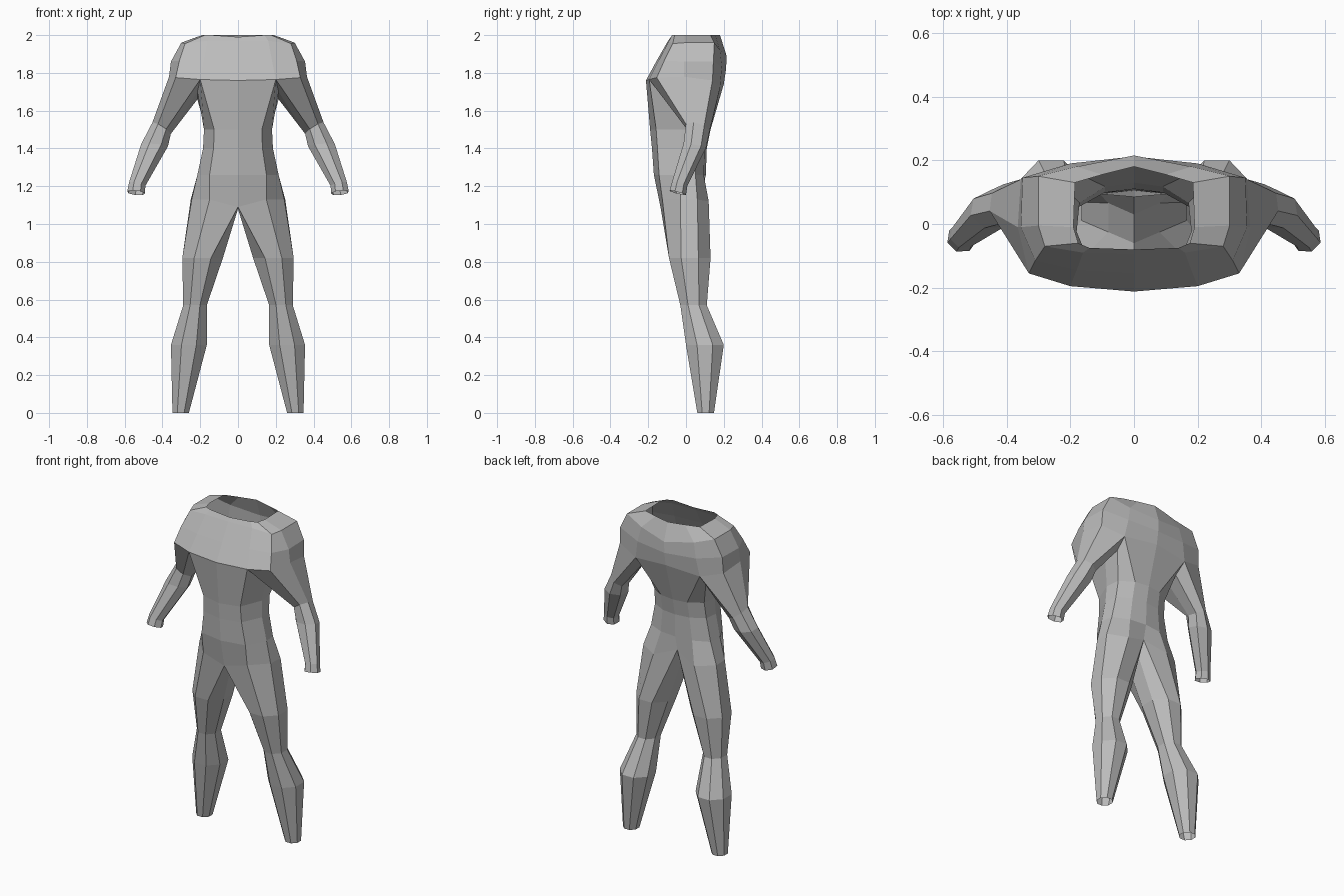
import bpy, bmesh, math

if "Cube" in bpy.data.objects:
    bpy.data.objects.remove(bpy.data.objects["Cube"])

bm = bmesh.new()


def ring(points):
    return [bm.verts.new(p) for p in points]


def bridge(a, b, closed=False):
    n = len(a)
    for i in range(n if closed else n - 1):
        j = (i + 1) % n
        bm.faces.new((a[i], b[i], b[j], a[j]))


# Upper body: half rings from front centre, round the shoulder, to back centre
neck = ring([(0, -.08, 1.99), (.14, -.075, 2), (.175, -.06, 2), (.19, -.01, 2),
             (.185, .13, 2), (.10, .155, 2), (0, .18, 2)])
shoulder = ring([(0, -.095, 1.97), (.16, -.09, 1.97), (.28, -.07, 1.955), (.30, -.005, 1.96),
                 (.30, .15, 1.96), (.18, .18, 1.92), (0, .215, 1.89)])
upper_chest = ring([(0, -.155, 1.865), (.18, -.145, 1.865), (.31, -.115, 1.865), (.355, -.01, 1.86),
                    (.35, .145, 1.86), (.20, .19, 1.83), (0, .212, 1.82)])
chest = ring([(0, -.212, 1.76), (.20, -.195, 1.765), (.33, -.155, 1.775), (.365, -.01, 1.78),
              (.355, .14, 1.76), (.22, .18, 1.72), (0, .20, 1.74)])
bridge(neck, shoulder)
bridge(shoulder, upper_chest)
bridge(upper_chest, chest)

# Armpit points join the torso to the sleeve
armpit_front, armpit_back = ring([(.215, .0, 1.70), (.215, .11, 1.66)])

# Torso: one cross-section scaled to each height
SECTION = [(0, 0), (.70, .10), (1, .52), (.95, .8), (.5, .96), (0, 1)]
previous = [chest[0], chest[1], armpit_front, armpit_back, chest[5], chest[6]]
for z, w, front, back in [(1.50, .18, -.19, .13), (1.40, .185, -.18, .11), (1.26, .215, -.17, .105)]:
    current = ring([(x * w, front + t * (back - front), z) for x, t in SECTION])
    bridge(previous, current)
    previous = current
hip = ring([(0, -.135, 1.09), (.15, -.125, 1.13), (.245, -.03, 1.13), (.25, .06, 1.13),
            (.14, .12, 1.12), (0, .085, 1.17)])
bridge(previous, hip)

# Leg: the hip opening is closed under the crotch, then eight-sided rings to the ankle
previous = hip + ring([(0, .03, 1.11), (0, -.06, 1.08)])
for z, x0, x1, y0, y1 in [(.82, .08, .295, -.09, .13), (.57, .165, .29, -.03, .11),
                          (.36, .165, .355, .0, .20), (0, .26, .347, .06, .148)]:
    points = []
    for i in range(8):
        a = math.radians(-112.5 + 45 * i)
        points.append(((x0 + x1) / 2 + (x1 - x0) / 2 * math.cos(a) / .924,
                       (y0 + y1) / 2 + (y1 - y0) / 2 * math.sin(a) / .924, z))
    current = ring(points)
    bridge(previous, current, True)
    previous = current

# Sleeve: seven-sided tilted rings at elbow, forearm and wrist
previous = chest[1:6] + [armpit_back, armpit_front]
for cx, cy, cz, rx, ry, tilt_x, tilt_y in [(.405, .06, 1.505, .05, .065, .03, -.015),
                                           (.443, .045, 1.415, .073, .062, .005, -.01),
                                           (.534, -.035, 1.21, .044, .042, .01, -.01),
                                           (.54, -.045, 1.165, .048, .045, .005, -.012)]:
    points = []
    for i in range(7):
        a = math.radians(-120 + 360 / 7 * i)
        c, s = math.cos(a), math.sin(a)
        points.append((cx + rx * c, cy + ry * s, cz + tilt_x * c + tilt_y * s))
    current = ring(points)
    bridge(previous, current, True)
    previous = current

bmesh.ops.recalc_face_normals(bm, faces=bm.faces)
# Open shell: make sure the chest front points forward
front_face = chest[0].link_faces[0]
bm.normal_update()
if front_face.normal.y > 0:
    bmesh.ops.reverse_faces(bm, faces=bm.faces)

mesh = bpy.data.meshes.new("body_suit")
bm.to_mesh(mesh)
bm.free()
suit = bpy.data.objects.new("body_suit", mesh)
bpy.context.collection.objects.link(suit)

# Mirror the half body across the centre line
mirror = suit.modifiers.new("mirror", 'MIRROR')
mirror.use_clip = True
mirror.merge_threshold = .0005

grey = bpy.data.materials.new("plain_grey")
grey.diffuse_color = (.5, .5, .5, 1)
grey.use_nodes = True
grey.node_tree.nodes["Principled BSDF"].inputs["Base Color"].default_value = grey.diffuse_color
mesh.materials.append(grey)
